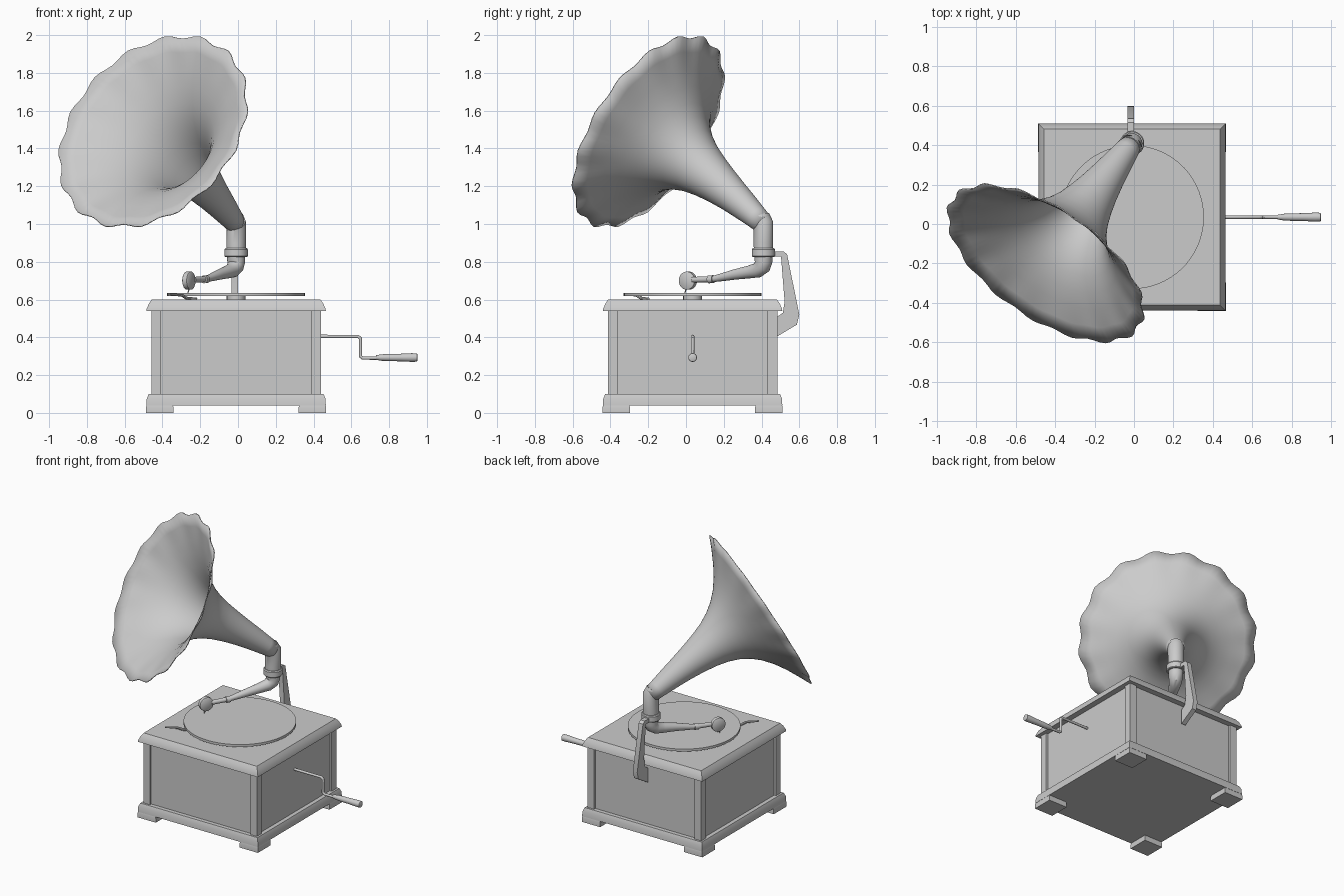
import bpy, bmesh, math
from mathutils import Vector

if "Cube" in bpy.data.objects:
    bpy.data.objects.remove(bpy.data.objects["Cube"])

CX, CY = -0.01, 0.035          # cabinet centre


def finish(name, bm):
    bmesh.ops.recalc_face_normals(bm, faces=bm.faces)
    me = bpy.data.meshes.new(name)
    bm.to_mesh(me)
    bm.free()
    ob = bpy.data.objects.new(name, me)
    bpy.context.collection.objects.link(ob)
    return ob


def stack(name, x, y, levels):
    """Rectangular sections (z, half_x, half_y) joined into one solid."""
    bm = bmesh.new()
    rings = [[bm.verts.new((x + sx * hx, y + sy * hy, z))
              for sx, sy in ((-1, -1), (1, -1), (1, 1), (-1, 1))] for z, hx, hy in levels]
    skin(bm, rings)
    return finish(name, bm)


def skin(bm, rings, cap=True):
    for a, b in zip(rings, rings[1:]):
        n = len(a)
        for i in range(n):
            bm.faces.new((a[i], a[(i + 1) % n], b[(i + 1) % n], b[i]))
    if cap:
        bm.faces.new(rings[0])
        bm.faces.new(rings[-1])


def tube(name, pts, radii, seg=20, cap=True, ref=(0.3, 0.9, 0.2), waves=None, lobes=16):
    """Round sweep along a path, with optional scalloped rings."""
    pts = [Vector(p) for p in pts]
    bm = bmesh.new()
    rings, u = [], Vector(ref)
    for i, p in enumerate(pts):
        before = (p - pts[i - 1]) if i else Vector()
        after = (pts[i + 1] - p) if i < len(pts) - 1 else Vector()
        t = before.normalized() + after.normalized()
        if t.length < 1e-6:
            t = before
        t.normalize()
        u = (u - t * u.dot(t)).normalized()
        v = t.cross(u)
        w = waves[i] if waves else 0
        ring = []
        for k in range(seg):
            a = 2 * math.pi * k / seg
            r = radii[i] + w * math.cos(lobes * a)
            ring.append(bm.verts.new(p + u * r * math.cos(a) + v * r * math.sin(a)))
        rings.append(ring)
    skin(bm, rings, cap)
    return finish(name, bm)


def extrude_x(name, profile, x0, x1):
    """Side profile (y, z) extruded across x."""
    bm = bmesh.new()
    skin(bm, [[bm.verts.new((x, y, z)) for y, z in profile] for x in (x0, x1)])
    return finish(name, bm)


# Cabinet: plinth, panelled body, corner posts, feet and lid
stack("plinth", CX, CY, [(.04, .475, .475), (.075, .473, .473), (.10, .463, .463)])
stack("cabinet_body", CX, CY, [(.10, .434, .434), (.54, .434, .434)])
stack("lid", CX, CY, [(.54, .475, .475), (.552, .473, .473), (.578, .462, .462), (.60, .447, .447)])
for sx in (-1, 1):
    for sy in (-1, 1):
        stack("corner_post", CX + sx * .423, CY + sy * .423,
              [(.10, .026, .026), (.54, .026, .026)])
        stack("foot", CX + sx * .404, CY + sy * .404,
              [(0, .0725, .0725), (.03, .0725, .0725), (.045, .068, .068)])

# Turntable and spindle
tube("turntable", [(CX, CY, .618), (CX, CY, .635)], [.365, .365], 64)
tube("turntable_shaft", [(CX, CY, .59), (CX, CY, .62)], [.05, .05])

# Brake lever on the lid
tube("brake_lever", [(-.22, -.20, .603), (-.27, -.235, .606), (-.295, -.26, .622), (-.36, -.31, .628)],
     [.008, .009, .008, .005], 8)

# Winding crank and handle
tube("crank_rod", [(.42, .035, .405), (.635, .035, .405), (.648, .035, .395), (.648, .035, .30),
                   (.66, .035, .29), (.74, .035, .29)], [.009] * 6, 12)
tube("crank_handle", [(x, .035, .293) for x in (.73, .76, .80, .86, .92, .947, .95)],
     [.012, .017, .019, .020, .023, .022, .016], 20)

# Rear bracket carrying the horn
extrude_x("rear_bracket", [(.46, .855), (.515, .855), (.535, .84), (.60, .52), (.587, .467),
                           (.478, .402), (.478, .505), (.513, .53), (.522, .59), (.503, .828), (.46, .828)],
          -.034, 0)

# Tone arm, collar and horn neck
NX, NY = -.01, .41
tube("tone_arm", [(NX, NY, .84), (NX, NY, .80), (-.014, .403, .775), (-.03, .378, .755),
                  (-.055, .335, .746), (-.10, .255, .732), (-.14, .19, .718), (-.17, .14, .708),
                  (-.235, .035, .705)],
     [.048, .047, .045, .040, .034, .027, .021, .016, .015], 24, ref=(1, 0, 0))
tube("arm_joint", [(-.165, .145, .708), (-.18, .12, .707)], [.021, .021])
tube("neck_collar", [(NX, NY, z) for z in (.825, .83, .865, .872)], [.058, .062, .062, .057], 32)
tube("horn_neck", [(NX, NY, .86), (NX, NY, .90), (NX, NY, 1.0), (NX - .012, NY - .016, 1.03)],
     [.051, .052, .053, .053], 32)

# Sound box and needle
sb, ax = Vector((-.26, .01, .70)), Vector((.87, -.49, 0))
tube("sound_box", [sb + ax * d for d in (-.017, -.013, .013, .017)], [.042, .048, .048, .042], 32,
     ref=(0, 0, 1))
tube("needle", [(-.258, .0, .665), (-.265, -.005, .635)], [.006, .002], 8)

# Flared horn with a scalloped rim
p0, p2 = Vector((NX, NY, 1.0)), Vector((-.45, -.20, 1.49))
p1 = p2 - .45 * Vector((-.50, -.72, .474))
profile = [(0, .052), (.07, .060), (.17, .073), (.28, .087), (.40, .106), (.50, .126), (.59, .150),
           (.67, .183), (.74, .225), (.80, .275), (.86, .343), (.91, .415), (.96, .500), (1.0, .572)]
path = [p0 * (1 - s) ** 2 + p1 * 2 * s * (1 - s) + p2 * s * s for s, r in profile]
horn = tube("horn", path, [r for s, r in profile], 96, cap=False, ref=(.063, .287, .503),
            waves=[0] * 11 + [.001, .005, .012])
solid = horn.modifiers.new("thickness", 'SOLIDIFY')
solid.thickness = .006
solid.offset = 0

# Smooth the rounded parts, keep hard edges
for ob in bpy.data.objects:
    ob.select_set(ob.type == 'MESH')
bpy.context.view_layer.objects.active = horn
bpy.ops.object.shade_smooth_by_angle(angle=math.radians(35))
